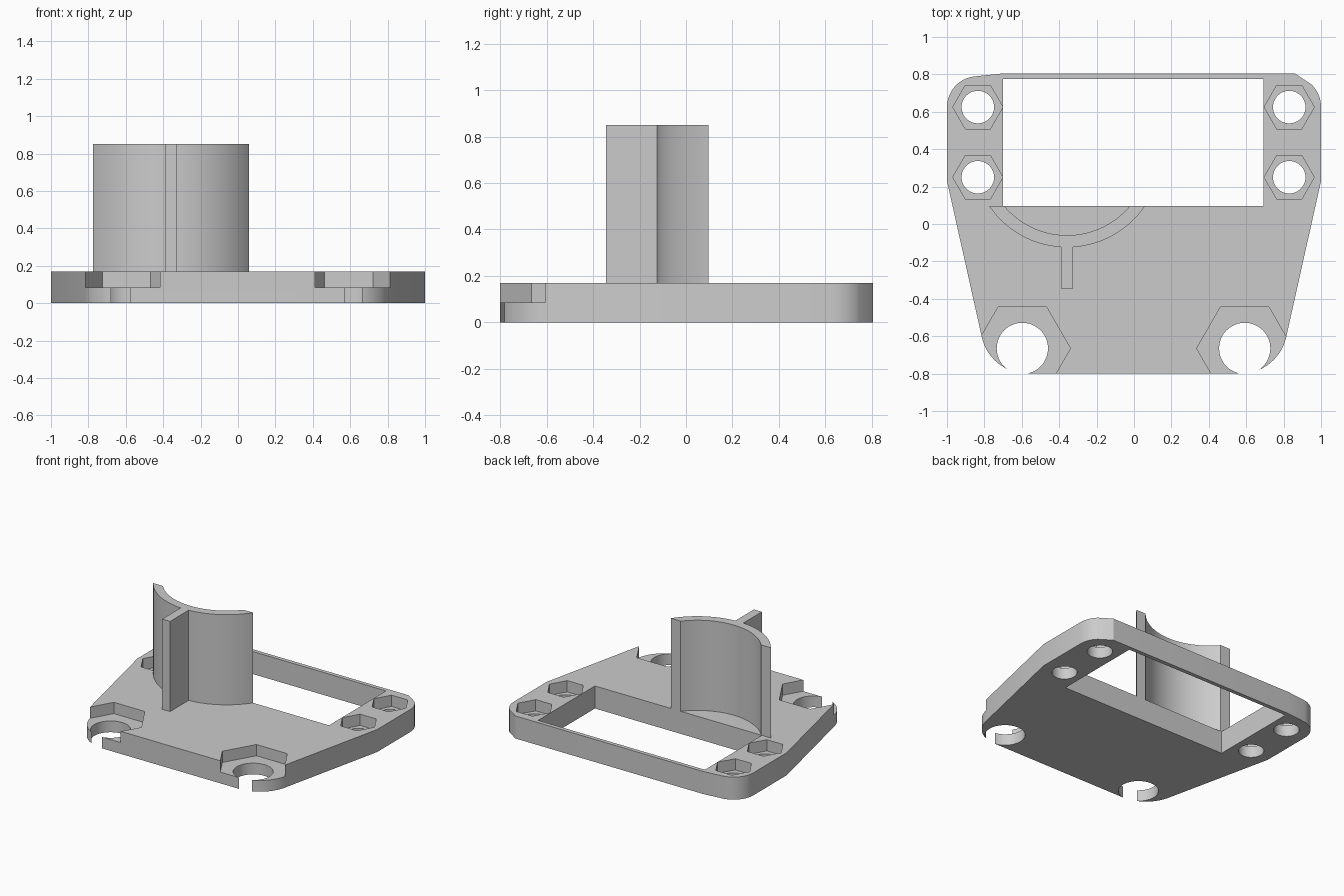
import bpy
import bmesh
from math import radians, cos, sin, asin, pi, sqrt, degrees

cube = bpy.data.objects.get("Cube")
if cube:
    bpy.data.objects.remove(cube, do_unlink=True)

THICK, POCKET, TOP = 0.17, 0.085, 0.85

grey = bpy.data.materials.new("plain grey")
grey.use_nodes = True
colour = (0.6, 0.6, 0.6, 1)
grey.diffuse_color = colour
grey.node_tree.nodes["Principled BSDF"].inputs["Base Color"].default_value = colour


def arc(cx, cy, r, start, end, steps):
    angles = [radians(start + (end - start) * i / steps) for i in range(steps + 1)]
    return [(cx + r * cos(a), cy + r * sin(a)) for a in angles]


def ring(cx, cy, r, sides):
    return arc(cx, cy, r, 0, 360, sides)[:-1]


def rect(x0, x1, y0, y1):
    return [(x0, y0), (x1, y0), (x1, y1), (x0, y1)]


def prism(name, outline, z0, z1):
    """Extrude a flat outline upward into a solid."""
    bm = bmesh.new()
    face = bm.faces.new([bm.verts.new((x, y, z0)) for x, y in outline])
    up = bmesh.ops.extrude_face_region(bm, geom=[face])["geom"]
    verts = [g for g in up if isinstance(g, bmesh.types.BMVert)]
    bmesh.ops.translate(bm, verts=verts, vec=(0, 0, z1 - z0))
    bmesh.ops.recalc_face_normals(bm, faces=bm.faces)
    mesh = bpy.data.meshes.new(name)
    bm.to_mesh(mesh)
    bm.free()
    mesh.materials.append(grey)
    obj = bpy.data.objects.new(name, mesh)
    bpy.context.collection.objects.link(obj)
    return obj


def activate(obj):
    bpy.ops.object.select_all(action='DESELECT')
    obj.select_set(True)
    bpy.context.view_layer.objects.active = obj


def cut(target, outline, z0, z1):
    cutter = prism("cutter", outline, z0, z1)
    cutter.hide_render = True
    mod = target.modifiers.new("cut", 'BOOLEAN')
    mod.operation, mod.solver, mod.object = 'DIFFERENCE', 'EXACT', cutter
    activate(target)
    bpy.ops.object.modifier_apply(modifier=mod.name)
    bpy.data.objects.remove(cutter, do_unlink=True)


# Base plate outline: straight back, rounded corners, tapering to the front
outline = [(-0.70, 0.805), (0.86, 0.805)]
outline += arc(0.83, 0.625, 0.17, 45, 0, 8)
outline += [(1.0, 0.23)]
outline += arc(0.57, -0.55, 0.25, -10, -90, 14)
outline += arc(-0.57, -0.55, 0.25, 270, 190, 14)
outline += [(-1.0, 0.23)]
outline += arc(-0.835, 0.625, 0.165, 180, 99, 12)
plate = prism("base_plate", outline, 0, THICK)

# Rectangular window
EDGE = 0.096
cut(plate, rect(-0.70, 0.692, EDGE, 0.775), -0.1, 0.3)

# Bolt holes with hexagonal nut pockets
bolts = [(x, y, 0.087, 0.134) for x in (-0.835, 0.83) for y in (0.625, 0.25)]
bolts += [(-0.597, -0.665, 0.137, 0.257), (0.592, -0.665, 0.137, 0.257)]
for x, y, hole, hexagon in bolts:
    cut(plate, ring(x, y, hole, 48), -0.1, 0.3)
    cut(plate, ring(x, y, hexagon, 6), POCKET, 0.3)

# Curved upright wall, its ends flush with the window edge
CX, CY, OUTER, INNER = -0.358, 0.378, 0.503, 0.438


def wall_arc(r, steps):
    lift = degrees(asin((CY - EDGE) / r))
    return arc(CX, CY, r, 180 + lift, 360 - lift, steps)


wall = prism("curved_wall", wall_arc(OUTER, 32) + wall_arc(INNER, 32)[::-1], THICK, TOP)

# Stiffening rib on the front of the wall
rib = prism("wall_rib", rect(CX - 0.033, CX + 0.033, -0.345, -0.122), THICK, TOP)

for obj in (plate, wall, rib):
    activate(obj)
    bpy.ops.object.shade_smooth_by_angle(angle=radians(25))
